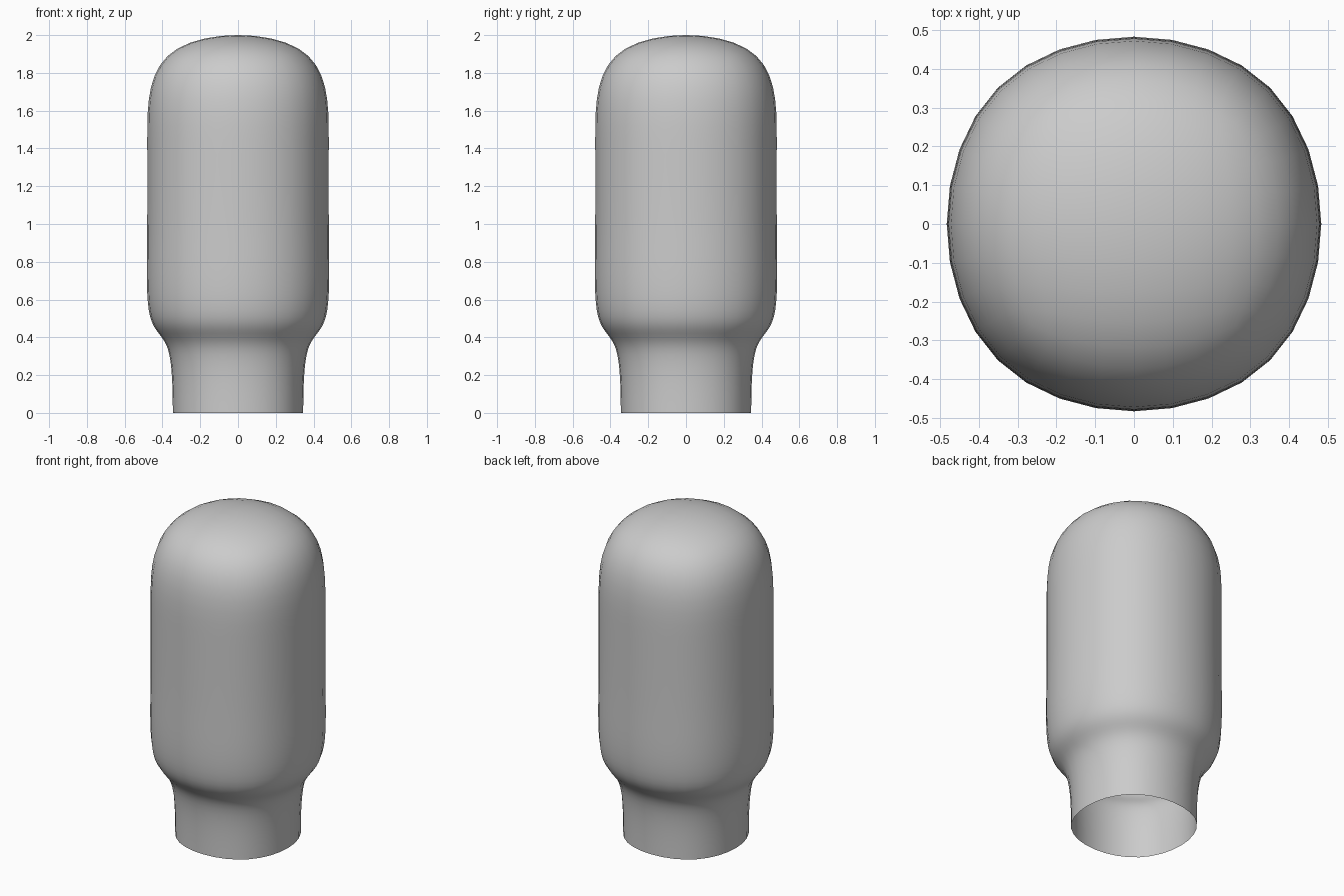
import bpy, bmesh

if "Cube" in bpy.data.objects:
    bpy.data.objects.remove(bpy.data.objects["Cube"])

# Square cage rings (height, half-width after smoothing), open base to crown
RINGS = [(0.0, 0.345), (0.40, 0.349), (0.44, 0.491),
         (0.90, 0.479), (1.43, 0.481), (2.05, 0.480)]
SHRINK = 11 / 12  # how far subdivision pulls in the middle of a square side

bm = bmesh.new()
loops = []
for z, r in RINGS:
    a = r / SHRINK
    loops.append([bm.verts.new((sx * a, sy * a, z))
                  for sx, sy in ((-1, -1), (1, -1), (1, 1), (-1, 1))])

# Side walls
for low, high in zip(loops, loops[1:]):
    for i in range(4):
        j = (i + 1) % 4
        bm.faces.new((low[i], low[j], high[j], high[i]))

# Domed crown; the base stays open
bm.faces.new(loops[-1])
for f in bm.faces:
    f.smooth = True

mesh = bpy.data.meshes.new("rounded_shell")
bm.to_mesh(mesh)
bm.free()
shell = bpy.data.objects.new("rounded_shell", mesh)
bpy.context.collection.objects.link(shell)

# Smooth the cage into a 32-sided rounded body
sub = shell.modifiers.new("smooth", 'SUBSURF')
sub.levels = 3
sub.render_levels = 3
